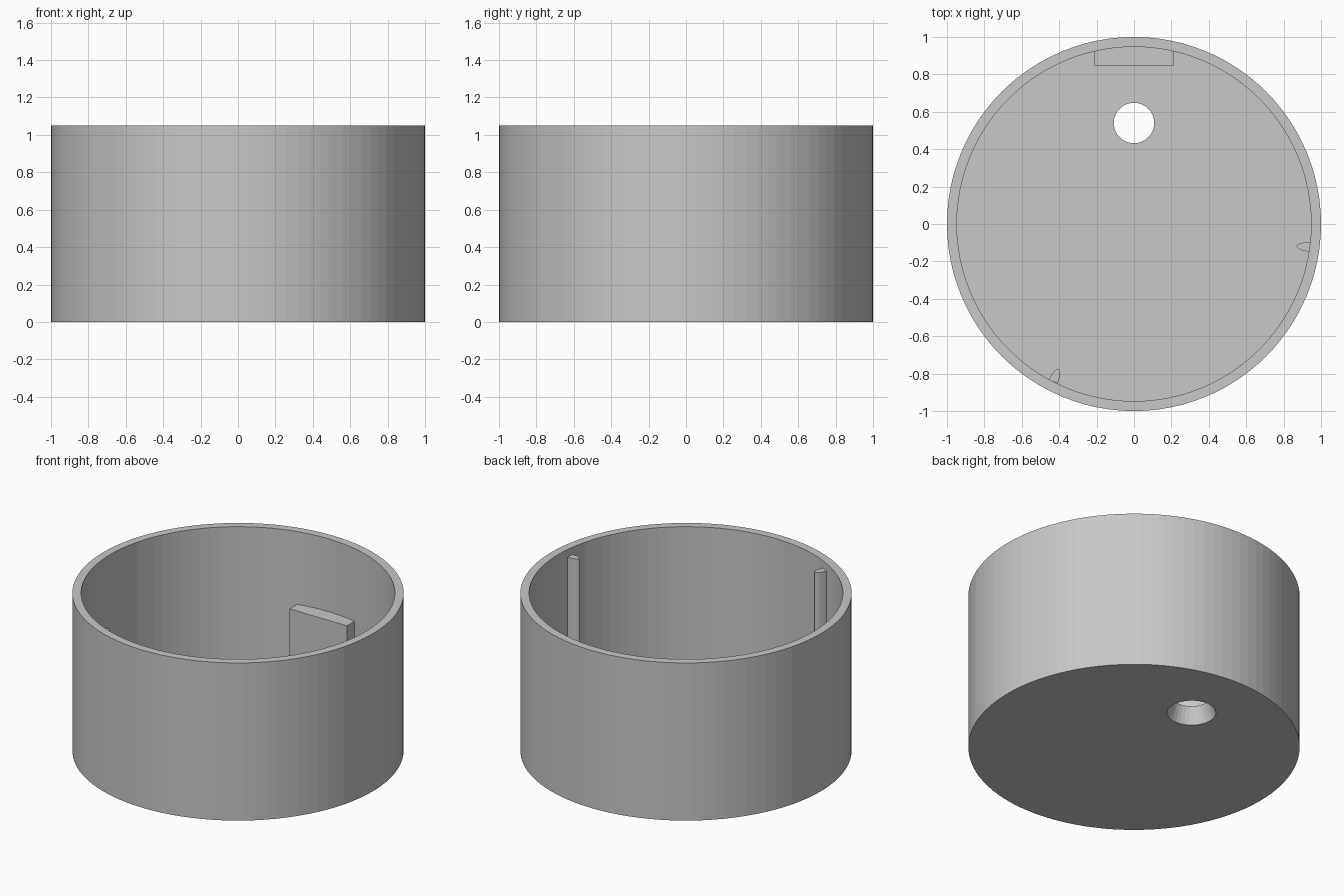
import bpy
import bmesh
from math import sin, cos, pi, radians, asin

HEIGHT, FLOOR = 1.05, 0.108
OUTER, INNER = 1.0, 0.947
SEGMENTS = 96

cube = bpy.data.objects.get("Cube")
if cube:
    bpy.data.objects.remove(cube, do_unlink=True)

grey = bpy.data.materials.new("plain_grey")
grey.use_nodes = True
grey.diffuse_color = (0.58, 0.58, 0.58, 1)
grey.node_tree.nodes["Principled BSDF"].inputs["Base Color"].default_value = grey.diffuse_color


def loft(name, rings):
    """Join equal-length rings of points into a closed solid."""
    bm = bmesh.new()
    loops = [[bm.verts.new(p) for p in ring] for ring in rings]
    n = len(loops[0])
    for a, b in zip(loops, loops[1:]):
        for i in range(n):
            j = (i + 1) % n
            bm.faces.new((a[i], a[j], b[j], b[i]))
    bm.faces.new(loops[0][::-1])
    bm.faces.new(loops[-1])
    bmesh.ops.recalc_face_normals(bm, faces=bm.faces)
    mesh = bpy.data.meshes.new(name)
    bm.to_mesh(mesh)
    bm.free()
    mesh.materials.append(grey)
    obj = bpy.data.objects.new(name, mesh)
    bpy.context.collection.objects.link(obj)
    return obj


def circle(r, z, n=SEGMENTS, y=0):
    return [(r * cos(2 * pi * i / n), y + r * sin(2 * pi * i / n), z) for i in range(n)]


def prism(name, outline, top):
    return loft(name, [[(x, y, z) for x, y in outline] for z in (FLOOR, top)])


# Open cup: outer wall, rim, inner wall and floor
cup = loft("cup", [circle(OUTER, 0), circle(OUTER, HEIGHT),
                   circle(INNER, HEIGHT), circle(INNER, FLOOR)])

# Tapered hole through the floor, wider underneath
HOLE_Y, WIDE, NARROW = 0.54, 0.148, 0.108
slope = (NARROW - WIDE) / FLOOR
cutter = loft("hole_cutter", [circle(WIDE + slope * z, z, 32, HOLE_Y)
                              for z in (-0.02, FLOOR + 0.02)])
cutter.hide_render = True
cut = cup.modifiers.new("floor_hole", "BOOLEAN")
cut.operation, cut.solver, cut.object = "DIFFERENCE", "EXACT", cutter
bpy.context.view_layer.objects.active = cup
bpy.ops.object.modifier_apply(modifier=cut.name)
bpy.data.objects.remove(cutter, do_unlink=True)

# Block against the back wall, its rear following the curve
HALF, FRONT, GRIP = 0.211, 0.845, INNER + 0.003
spread = asin(HALF / GRIP)
arc = [(GRIP * sin(spread * t / 6), GRIP * cos(spread * t / 6)) for t in range(6, -7, -1)]
prism("back_block", [(-HALF, FRONT), (HALF, FRONT)] + arc, 0.565)


# Slim half-oval ribs on the inner wall
def rib(name, x, y, angle):
    a = radians(angle)
    outline = []
    for i in range(13):
        t = pi / 2 + pi * i / 12
        u, v = 0.072 * cos(t), 0.025 * sin(t)
        outline.append((x + u * cos(a) - v * sin(a), y + u * sin(a) + v * cos(a)))
    prism(name, outline, 1.0)


rib("left_rib", 0.941, -0.123, -4)
rib("front_rib", -0.432, -0.842, -114)
